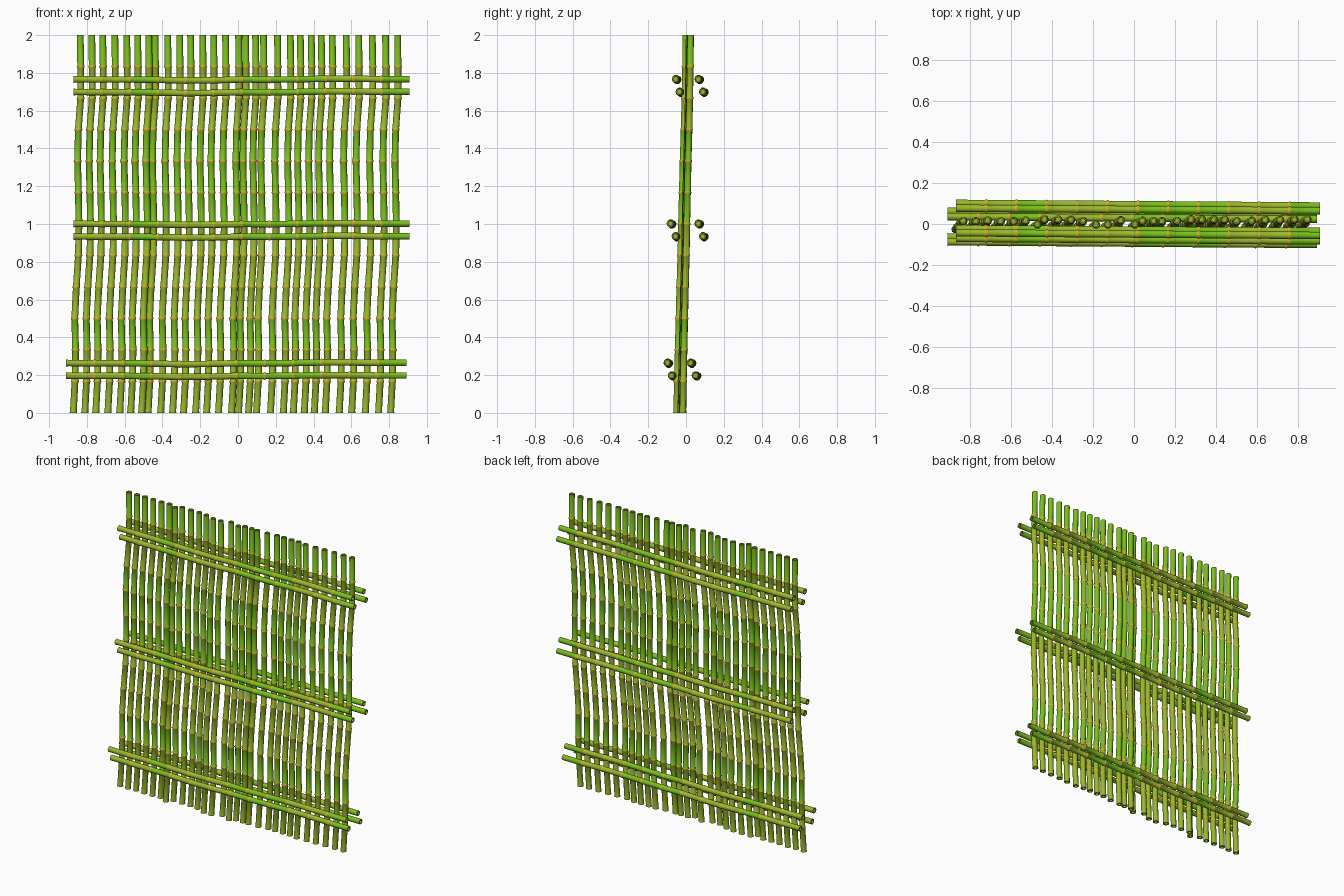
import bpy, bmesh, math, random
from mathutils import Vector

if "Cube" in bpy.data.objects:
    bpy.data.objects.remove(bpy.data.objects["Cube"])

random.seed(4)
SIDES = 10
LIGHT_SEGMENTS = {2, 6, 7, 8, 11}


def material(name, rgb):
    m = bpy.data.materials.new(name)
    m.diffuse_color = (*rgb, 1)
    m.use_nodes = True
    m.node_tree.nodes["Principled BSDF"].inputs["Base Color"].default_value = m.diffuse_color
    return m


MATS = [material("olive_green", (0.33, 0.48, 0.025)),
        material("bright_green", (0.20, 0.52, 0.012)),
        material("node_yellow", (0.55, 0.45, 0.02))]


def bamboo(name, path, radius):
    """Hollow bamboo cane along a path, one raised node at each inner path point."""
    pts = [Vector(p) for p in path]
    last = len(pts) - 1
    axis = (pts[-1] - pts[0]).normalized()
    main = max(range(3), key=lambda i: abs(axis[i]))
    u, v = [Vector([float(i == j) for j in range(3)])
            for i in [(main + 1) % 3, (main + 2) % 3]]

    # ring list: centre, radius, material of the band that follows
    shade = lambda k: 1 if k in LIGHT_SEGMENTS else 0
    d_in = (pts[1] - pts[0]).normalized()
    d_out = (pts[-1] - pts[-2]).normalized()
    inner = radius * 0.62
    rings = [(pts[0] + d_in * 0.08, inner, 0), (pts[0], inner, 0),
             (pts[0], radius * 1.1, shade(0)), (pts[0] + d_in * 0.012, radius, shade(0))]
    for k in range(1, last):
        d = (pts[k + 1] - pts[k - 1]).normalized()
        rings += [(pts[k] - d * 0.007, radius, 2),
                  (pts[k] - d * 0.002, radius * 1.16, 2),
                  (pts[k] + d * 0.002, radius * 1.16, 2),
                  (pts[k] + d * 0.007, radius, shade(k))]
    rings += [(pts[-1], radius, 0), (pts[-1], inner, 0),
              (pts[-1] - d_out * 0.08, inner, 0)]

    bm = bmesh.new()
    loops = []
    for c, r, _ in rings:
        loops.append([bm.verts.new(c + r * (u * math.cos(a) + v * math.sin(a)))
                      for a in (2 * math.pi * i / SIDES for i in range(SIDES))])
    for j in range(len(loops) - 1):
        for i in range(SIDES):
            n = (i + 1) % SIDES
            f = bm.faces.new((loops[j][i], loops[j][n], loops[j + 1][n], loops[j + 1][i]))
            f.material_index = rings[j][2]
            f.smooth = True
    # diaphragms closing the hollow ends
    bm.faces.new(loops[0])
    bm.faces.new(loops[-1])
    bmesh.ops.recalc_face_normals(bm, faces=bm.faces)
    for e in bm.edges:
        if len(e.link_faces) == 2 and e.calc_face_angle(0) > math.radians(50):
            e.smooth = False
    mesh = bpy.data.meshes.new(name)
    bm.to_mesh(mesh)
    bm.free()
    for m in MATS:
        mesh.materials.append(m)
    ob = bpy.data.objects.new(name, mesh)
    bpy.context.collection.objects.link(ob)
    return ob


# Upright canes: shared natural bend, uneven spacing, a few set slightly forward
BEND_X = [-.021, -.012, -.009, -.013, -.005, .006, .009, .006, .002, .006, .018, .018, .016]
BEND_Y = [-.033, -.030, -.026, -.022, -.018, -.013, -.010, -.006, -.002, .003, .007, .010, .012]
UPRIGHT_X = [-.851, -.79, -.732, -.668, -.605, -.547, -.489, -.455, -.388, -.325,
             -.267, -.203, -.145, -.082, -.013, .024, .077, .119, .193, .261,
             .314, .372, .425, .483, .557, .623, .695, .765, .829]
FORWARD = {6, 11, 12, 14}
for n, x in enumerate(UPRIGHT_X):
    y = -0.014 if n in FORWARD else 0.010 + random.uniform(-.007, .005)
    bamboo("upright_cane", [(x + bx, y * (1.2 - k / 40) + by, k / 6)
                            for k, (bx, by) in enumerate(zip(BEND_X, BEND_Y))], 0.0178)

# Cross rails: three rows, an upper and lower cane on both front and back
BEND_Z = [.001, 0, 0, -.002, -.005, -.004, 0, -.001, .001, .004, .004, .002, .002]
ROWS = [  # x start, x end, (z, front y, back y) of upper and lower cane
    (-.87, .908, (1.765, -.056, .064), (1.698, -.036, .088)),
    (-.87, .908, (1.000, -.083, .064), (0.933, -.057, .088)),
    (-.91, .893, (0.263, -.100, .023), (0.196, -.077, .049)),
]
for x0, x1, *canes in ROWS:
    for z, front, back in canes:
        for side, y in (("front", front), ("back", back)):
            bamboo(side + "_rail", [(x0 + (x1 - x0) * k / 12, y + 0.013 * (1 - k / 12), z + bz)
                                    for k, bz in enumerate(BEND_Z)], 0.0178)
